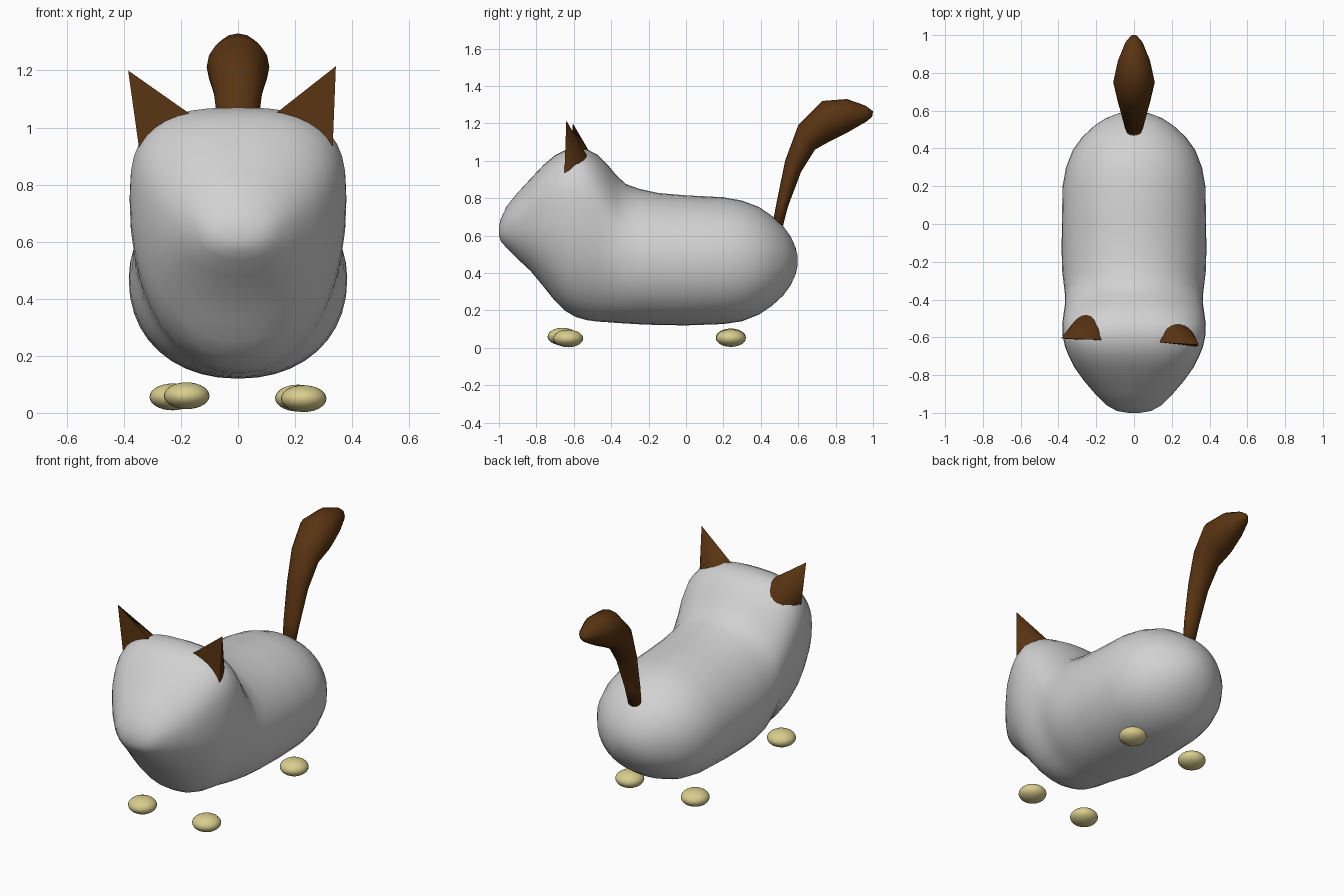
import bpy, bmesh, math
from mathutils import Vector

if "Cube" in bpy.data.objects:
    bpy.data.objects.remove(bpy.data.objects["Cube"])


def material(name, rgb):
    m = bpy.data.materials.new(name)
    m.diffuse_color = (*rgb, 1)
    m.use_nodes = True
    m.node_tree.nodes["Principled BSDF"].inputs["Base Color"].default_value = m.diffuse_color
    return m


GREY = material("light grey", (0.64, 0.64, 0.64))
BROWN = material("dark brown", (0.10, 0.034, 0.006))
CREAM = material("cream", (0.69, 0.61, 0.27))


def finish(bm, name, mat, angle=None):
    bmesh.ops.recalc_face_normals(bm, faces=bm.faces)
    me = bpy.data.meshes.new(name)
    bm.to_mesh(me)
    bm.free()
    ob = bpy.data.objects.new(name, me)
    bpy.context.collection.objects.link(ob)
    me.materials.append(mat)
    bpy.ops.object.select_all(action='DESELECT')
    ob.select_set(True)
    bpy.context.view_layer.objects.active = ob
    if angle is None:
        bpy.ops.object.shade_smooth()
    else:
        bpy.ops.object.shade_smooth_by_angle(angle=math.radians(angle))
    return ob


def loft(rings, name, mat):
    bm = bmesh.new()
    rows = [[bm.verts.new(p) for p in r] for r in rings]
    n = len(rows[0])
    for a, b in zip(rows, rows[1:]):
        for i in range(n):
            j = (i + 1) % n
            bm.faces.new((a[i], a[j], b[j], b[i]))
    bm.faces.new(rows[0])
    bm.faces.new(rows[-1])
    return finish(bm, name, mat)


def spow(v, e):
    return math.copysign(abs(v) ** e, v)


# body and head: y, bottom z, top z, half width, z of widest point, squareness of top
stations = [
    (-1.0, 0.60, 0.65, 0.03, 0.625, 2), (-0.99, 0.57, 0.69, 0.09, 0.63, 2),
    (-0.96, 0.535, 0.755, 0.145, 0.65, 2), (-0.90, 0.475, 0.83, 0.205, 0.67, 2.1),
    (-0.83, 0.41, 0.905, 0.265, 0.70, 2.3), (-0.76, 0.325, 0.98, 0.315, 0.74, 2.5),
    (-0.70, 0.25, 1.03, 0.345, 0.76, 2.6), (-0.65, 0.20, 1.055, 0.365, 0.77, 2.7),
    (-0.59, 0.165, 1.07, 0.378, 0.77, 2.8), (-0.53, 0.148, 1.062, 0.380, 0.75, 2.7),
    (-0.47, 0.14, 1.03, 0.372, 0.70, 2.5), (-0.42, 0.137, 0.98, 0.365, 0.62, 2.3),
    (-0.37, 0.133, 0.92, 0.366, 0.55, 2.1), (-0.32, 0.13, 0.875, 0.372, 0.50, 2),
    (-0.25, 0.126, 0.85, 0.38, 0.48, 2), (-0.15, 0.122, 0.828, 0.383, 0.47, 2),
    (0.0, 0.12, 0.815, 0.382, 0.465, 2), (0.2, 0.127, 0.805, 0.378, 0.465, 2),
    (0.3, 0.142, 0.787, 0.36, 0.465, 2), (0.39, 0.178, 0.753, 0.325, 0.465, 2),
    (0.46, 0.225, 0.705, 0.275, 0.465, 2), (0.52, 0.28, 0.65, 0.21, 0.465, 2),
    (0.56, 0.335, 0.595, 0.15, 0.465, 2), (0.585, 0.39, 0.54, 0.085, 0.465, 2),
    (0.597, 0.44, 0.49, 0.03, 0.465, 2),
]
rings = []
for y, zb, zt, w, zc, n in stations:
    ring = []
    for k in range(40):
        a = 2 * math.pi * k / 40
        e = 2 / n if math.sin(a) > 0 else 2 / 2.15
        h = zt - zc if math.sin(a) > 0 else zc - zb
        ring.append((w * spow(math.cos(a), e), y, zc + h * spow(math.sin(a), e)))
    rings.append(ring)
loft(rings, "body", GREY)

# tail: upper edge (y, z), lower edge (y, z), half width
tail = [
    ((0.455, 0.62), (0.505, 0.60), 0.035), ((0.485, 0.78), (0.545, 0.755), 0.05),
    ((0.53, 1.0), (0.615, 0.94), 0.065), ((0.60, 1.19), (0.69, 1.06), 0.085),
    ((0.73, 1.32), (0.77, 1.105), 0.11), ((0.86, 1.33), (0.87, 1.155), 0.085),
    ((0.96, 1.295), (0.965, 1.21), 0.045), ((1.0, 1.265), (0.995, 1.235), 0.015),
]
rings = []
for (y1, z1), (y2, z2), w in tail:
    mid = Vector((0, (y1 + y2) / 2, (z1 + z2) / 2))
    half = Vector((0, (y1 - y2) / 2, (z1 - z2) / 2))
    rings.append([mid + half * math.sin(a) + Vector((w * math.cos(a), 0, 0))
                  for a in (2 * math.pi * k / 16 for k in range(16))])
loft(rings, "tail", BROWN)


# ears: half cones, flat at the front, sunk into the head
def ear(name, tip, inner, outer, depth):
    tip, inner, outer = Vector(tip), Vector(inner), Vector(outer)
    mid, half = (inner + outer) / 2, (outer - inner) / 2
    bm = bmesh.new()
    base = []
    for k in range(13):
        a = math.pi * k / 12
        base.append(bm.verts.new(mid + half * math.cos(a) + Vector((0, depth * math.sin(a), 0))))
    top = bm.verts.new(tip)
    for a, b in zip(base, base[1:] + base[:1]):
        bm.faces.new((a, b, top))
    bm.faces.new(base)
    finish(bm, name, BROWN, 40)


ear("left_ear", (-0.385, -0.605, 1.2), (-0.15, -0.615, 1.035), (-0.345, -0.61, 0.915), 0.135)
ear("right_ear", (0.343, -0.64, 1.215), (0.12, -0.625, 1.04), (0.332, -0.65, 0.935), 0.125)

# feet: small flattened pebbles
for name, x, y, z in (("front_left_foot", -0.18, -0.66, 0.06),
                      ("front_right_foot", 0.23, -0.63, 0.05),
                      ("back_left_foot", -0.23, 0.24, 0.056),
                      ("back_right_foot", 0.21, 0.24, 0.052)):
    bm = bmesh.new()
    bmesh.ops.create_uvsphere(bm, u_segments=24, v_segments=14, radius=1)
    bmesh.ops.scale(bm, vec=(0.08, 0.08, 0.047), verts=bm.verts)
    bmesh.ops.translate(bm, vec=(x, y, z), verts=bm.verts)
    finish(bm, name, CREAM)
